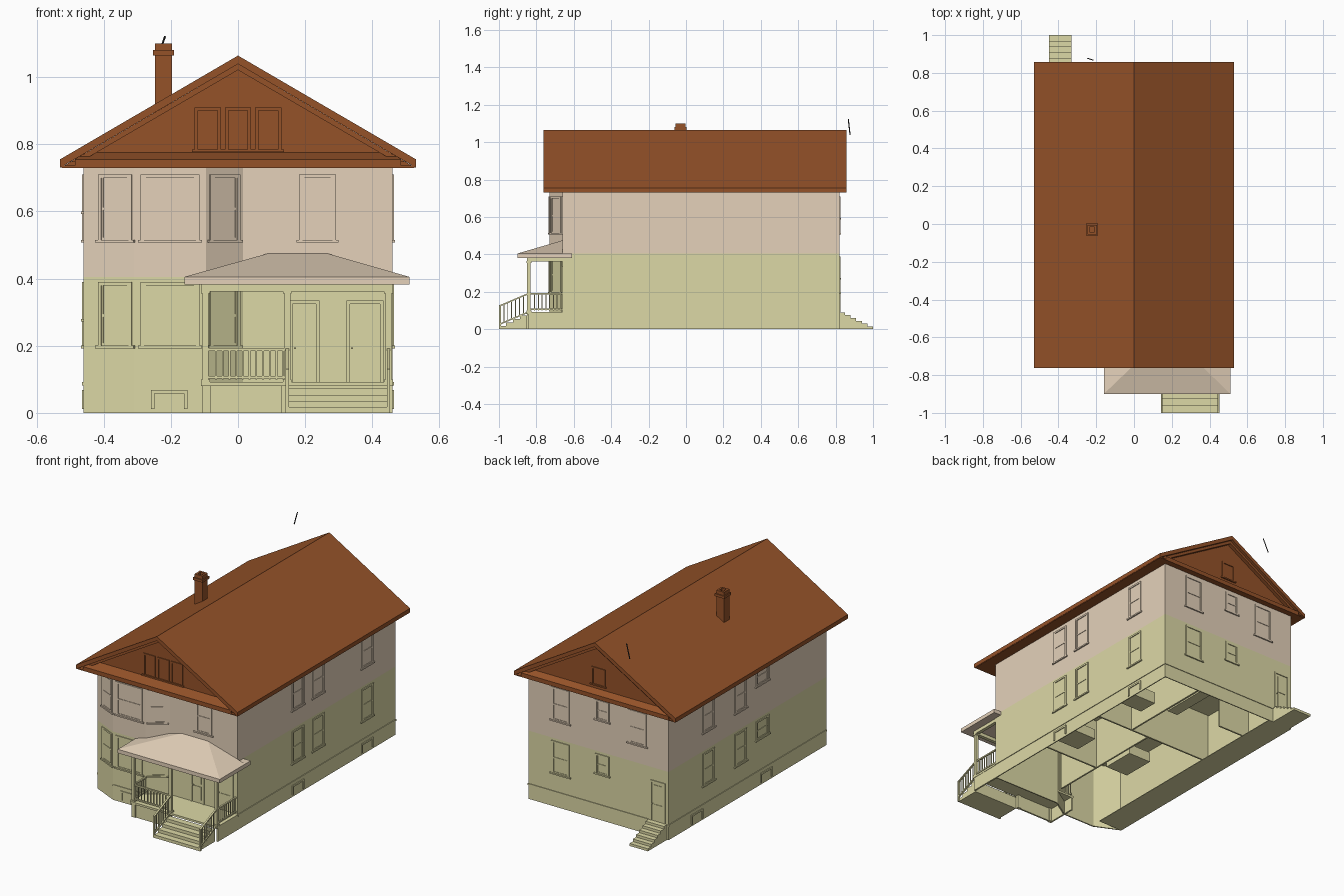
import bpy, bmesh, math
from mathutils import Matrix, Vector

if "Cube" in bpy.data.objects:
    bpy.data.objects.remove(bpy.data.objects["Cube"])


def material(name, rgb):
    m = bpy.data.materials.new(name)
    m.diffuse_color = (*rgb, 1)
    m.use_nodes = True
    m.node_tree.nodes["Principled BSDF"].inputs["Base Color"].default_value = m.diffuse_color
    return m


GREEN = material("lower_green", (0.72, 0.69, 0.38))
BEIGE = material("upper_beige", (0.78, 0.64, 0.49))
BROWN = material("roof_brown", (0.30, 0.085, 0.022))
DARK = material("dark_metal", (0.03, 0.03, 0.03))


def finish(name, bm, mat):
    bmesh.ops.recalc_face_normals(bm, faces=bm.faces)
    me = bpy.data.meshes.new(name)
    bm.to_mesh(me)
    bm.free()
    me.materials.append(mat)
    ob = bpy.data.objects.new(name, me)
    bpy.context.collection.objects.link(ob)
    return ob


def boxes(name, items, mat, M=Matrix()):
    """Each item is (x0, x1, y0, y1, z0, z1)."""
    bm = bmesh.new()
    for x0, x1, y0, y1, z0, z1 in items:
        T = Matrix.Translation(((x0 + x1) / 2, (y0 + y1) / 2, (z0 + z1) / 2))
        bmesh.ops.create_cube(bm, size=1, matrix=M @ T @ Matrix.Diagonal((x1 - x0, y1 - y0, z1 - z0, 1)))
    return finish(name, bm, mat)


def prism(name, pts, axis, a, b, mat, caps=True):
    """Extrude a 2D profile along an axis from a to b."""
    place = {'x': lambda u, v, t: (t, u, v), 'y': lambda u, v, t: (u, t, v), 'z': lambda u, v, t: (u, v, t)}[axis]
    bm = bmesh.new()
    A = [bm.verts.new(place(u, v, a)) for u, v in pts]
    B = [bm.verts.new(place(u, v, b)) for u, v in pts]
    n = len(pts)
    for i in range(n):
        j = (i + 1) % n
        bm.faces.new((A[i], A[j], B[j], B[i]))
    if caps:
        bm.faces.new(A)
        bm.faces.new(B)
    return finish(name, bm, mat)


def window(name, x, y, angle, w, z0, z1, mat, rail=True, sill=True):
    """Framed window on a wall; angle 0 faces the front."""
    M = Matrix.Translation((x, y, 0)) @ Matrix.Rotation(math.radians(angle), 4, 'Z')
    h, f, d = w / 2, 0.010, 0.005
    parts = [(-h - f, -h, -d, 0.002, z0, z1), (h, h + f, -d, 0.002, z0, z1),
             (-h - f, h + f, -d, 0.002, z1, z1 + f)]
    if sill:
        parts.append((-h - 0.018, h + 0.018, -0.008, 0.002, z0 - 0.008, z0))
    if rail:
        m = (z0 + z1) / 2
        parts += [(-h, h, -0.003, 0.002, m - 0.004, m + 0.004),
                  (-h, h, -0.003, 0.002, z0, z0 + 0.008),
                  (-h, -h + 0.006, -0.003, 0.002, z0, z1), (h - 0.006, h, -0.003, 0.002, z0, z1)]
    return boxes(name, parts, mat, M)


# House walls with front bay
outline = [(-.46, .82), (.46, .82), (.46, -.66), (.015, -.66), (-.095, -.73), (-.31, -.73), (-.46, -.66)]
for name, a, b, mat in (("lower_walls", 0, .405, GREEN), ("upper_walls", .405, .73, BEIGE)):
    ob = prism(name, outline, 'z', a, b, mat, caps=False)
    s = ob.modifiers.new("thickness", 'SOLIDIFY')
    s.thickness, s.offset = 0.008, -1
prism("upper_floor", outline, 'z', .398, .405, GREEN)

# Water table as thin strips
boxes("water_table", [(.455, .464, -.66, .824, .082, .092), (-.464, -.455, -.66, .824, .082, .092),
                      (-.33, .464, .815, .824, .082, .092), (-.31, -.095, -.734, -.725, .082, .092)], GREEN)

# Interior partitions, partial floor and simple furniture
boxes("partitions", [(-.45, .45, .10, .11, .1, .4), (-.02, -.01, -.65, .1, .1, .4), (.10, .11, .11, .81, .1, .4),
                     (-.45, -.24, .45, .46, .1, .4), (-.02, .45, -.35, -.34, .1, .4)], GREEN)
boxes("floor_strip", [(-.455, -.30, -.66, .815, 0, .004)], GREEN)
boxes("counters", [(-.22, .08, .72, .81, .1, .19), (.02, .09, .4, .7, .1, .19), (.2, .4, .3, .42, .1, .17)], GREEN)
boxes("seating", [(-.2, -.05, -.3, -.1, .1, .16), (.2, .4, -.25, -.1, .1, .16)], GREEN)

# Side, rear and front windows on both storeys
for s, z0, z1, mat in (("upper", .515, .70, BEIGE), ("lower", .20, .38, GREEN)):
    for i, y in enumerate((-.095, .095, .555)):
        window(f"{s}_right_window_{i}", .46, y, 90, .09, z0, z1, mat)
    for i, y in enumerate((.445, .145)):
        window(f"{s}_left_window_{i}", -.46, y, -90, .09, z0, z1, mat)
    window(f"{s}_left_small_window", -.46, -.06, -90, .10, z1 - .1, z1, mat)
    window(f"{s}_back_window", .25, .82, 180, .10, z0, z1, mat)
    window(f"{s}_back_small_window", -.025, .82, 180, .07, z1 - .105, z1, mat)
    window(f"{s}_bay_window", -.2025, -.73, 0, .155, z0, z1, mat)
    window(f"{s}_bay_left_window", -.365, -.7043, math.degrees(math.atan2(-.07, .15)), .09, z0, z1, mat)
    window(f"{s}_bay_right_window", -.04, -.695, math.degrees(math.atan2(.07, .11)), .085, z0, z1, mat)
window("upper_back_left_window", -.255, .82, 180, .10, .515, .70, BEIGE)
window("upper_front_window", .237, -.66, 0, .09, .515, .70, BEIGE)

# Basement windows
for i, (x, y, a) in enumerate(((.46, -.095, 90), (.46, .555, 90), (-.46, -.095, -90),
                               (-.46, .555, -90), (-.205, -.73, 0))):
    window(f"basement_window_{i}", x, y, a, .088, .012, .058, GREEN, rail=False, sill=False)

# Doors
for name, x, y, a, w, z1 in (("front_door", .378, -.66, 0, .09, .325), ("side_door", .198, -.66, 0, .07, .325),
                             ("back_door", -.39, .82, 180, .08, .32)):
    window(name + "_frame", x, y, a, w, .092, z1, GREEN, rail=False, sill=False)
    M = Matrix.Translation((x, y, 0)) @ Matrix.Rotation(math.radians(a), 4, 'Z')
    boxes(name, [(-w / 2 + .012, w / 2 - .012, -.003, .002, b, t) for b, t in ((.11, .19), (.205, z1 - .015))]
          + [(-w / 2 + .004, -w / 2 + .009, -.009, 0, .19, .195)], GREEN, M)

# Main roof: slabs, soffit, recessed gables with pent strips and rake boards
prism("roof", [(-.53, .73), (-.53, .755), (0, 1.064), (.53, .755), (.53, .73), (0, 1.039)], 'y', -.762, .857, BROWN)
boxes("soffit", [(-.525, .525, -.76, .855, .73, .736)], BROWN)
for name, out, wall, back in (("front", -.76, -.70, -.69), ("back", .855, .82, .81)):
    prism(name + "_gable_wall", [(-.52, .735), (.52, .735), (0, 1.039)], 'y', wall, back, BROWN)
    prism(name + "_pent", [(out, .73), (out, .755), (wall, .775), (wall, .73)], 'x', -.485, .485, BROWN)
    prism(name + "_rake_board", [(-.50, .747), (0, 1.039), (.50, .747), (.47, .747), (0, 1.021), (-.47, .747)],
          'y', wall, wall + (out - wall) * .6, BROWN)
for i, x in enumerate((-.09, 0, .09)):
    window(f"front_attic_window_{i}", x, -.70, 0, .058, .785, .90, BROWN, rail=False)
window("back_attic_window", 0, .82, 180, .07, .80, .89, BROWN, rail=False)

# Chimney with hollow cap
boxes("chimney", [(-.247, -.196, -.055, -.004, .85, 1.075), (-.253, -.190, -.061, .002, 1.065, 1.08)], BROWN)
boxes("chimney_cap", [(-.247, -.196, -.055, -.043, 1.08, 1.1), (-.247, -.196, -.016, -.004, 1.08, 1.1),
                      (-.247, -.235, -.043, -.016, 1.08, 1.1), (-.208, -.196, -.043, -.016, 1.08, 1.1)], BROWN)

# Thin rod floating behind the roof
p, q = Vector((-.245, .877, 1.04)), Vector((-.217, .868, 1.122))
bm = bmesh.new()
bmesh.ops.create_cone(bm, cap_ends=True, segments=6, radius1=.003, radius2=.003, depth=(q - p).length,
                      matrix=Matrix.Translation((p + q) / 2) @ (q - p).to_track_quat('Z', 'Y').to_matrix().to_4x4())
finish("rod", bm, DARK)

# Porch roof: eave slab and half hip
boxes("porch_eave", [(-.16, .51, -.90, -.665, .382, .405), (.462, .51, -.665, -.61, .382, .405)], BEIGE)
bm = bmesh.new()
v = [bm.verts.new(c) for c in ((-.16, -.9, .405), (.51, -.9, .405), (.51, -.66, .405), (-.16, -.66, .405),
                               (.09, -.66, .475), (.265, -.66, .475))]
for f in ((0, 1, 5, 4), (1, 2, 5), (0, 4, 3), (3, 4, 5, 2), (0, 3, 2, 1)):
    bm.faces.new([v[i] for i in f])
finish("porch_hip", bm, BEIGE)

# Porch deck, skirt, posts and beams
boxes("porch_deck", [(-.11, .462, -.855, -.66, .08, .092)], GREEN)
boxes("porch_skirt", [(-.105, .14, -.845, -.835, 0, .08), (-.105, -.095, -.84, -.66, 0, .08),
                      (.45, .46, -.845, -.66, 0, .08), (-.105, -.08, -.85, -.83, 0, .08),
                      (.13, .15, -.85, -.83, 0, .08)], GREEN)
boxes("porch_posts", [(x - w, x + w, -.84 - w, -.84 + w, z0, z1) for x in (-.097, .147, .448)
                      for w, z0, z1 in ((.009, .09, .365), (.013, .09, .10), (.013, .355, .365))], GREEN)
boxes("porch_beams", [(-.108, .46, -.85, -.83, .362, .384), (-.108, -.088, -.83, -.69, .362, .384),
                      (.44, .46, -.83, -.66, .362, .384)], GREEN)

# Railings along the deck
rails = [(-.09, .14, -.845, -.835, z, z + .008) for z in (.102, .185)]
rails += [(-.088 + .02 * i, -.083 + .02 * i, -.8425, -.8375, .1, .19) for i in range(1, 12)]
for x in (-.097, .448):
    rails += [(x - .005, x + .005, -.835, -.66, z, z + .008) for z in (.102, .185)]
    rails += [(x - .0025, x + .0025, -.832 + .02 * i, -.827 + .02 * i, .1, .19) for i in range(1, 9)]
boxes("porch_railing", rails, GREEN)


def steps(name, y0, y1, n, top, x0, x1):
    """Solid stair rising from y0 at the ground to y1."""
    pts = [(y0, 0)]
    for i in range(n):
        z = top * (i + 1) / n
        pts += [(y0 + (y1 - y0) * i / n, z), (y0 + (y1 - y0) * (i + 1) / n, z)]
    prism(name, pts + [(y1, 0)], 'x', x0, x1, GREEN)


steps("front_steps", -1.0, -.85, 4, .072, .15, .445)
steps("back_steps", 1.0, .82, 6, .09, -.45, -.33)

# Sloping stair railings
for side, x in (("left", .147), ("right", .448)):
    for part, z in (("top", .12), ("bottom", .022)):
        prism(f"{side}_stair_{part}_rail", [(-.998, z), (-.998, z + .008), (-.845, z + .073), (-.845, z + .065)],
              'x', x - .005, x + .005, GREEN)
    bars = [(x - .005, x + .005, -1.0, -.99, 0, .13)]
    for i in range(1, 7):
        y = -.995 + .021 * i
        z = .43 * (y + 1)
        bars.append((x - .0025, x + .0025, y - .0025, y + .0025, .022 + z, .124 + z))
    boxes(f"{side}_stair_balusters", bars, GREEN)
